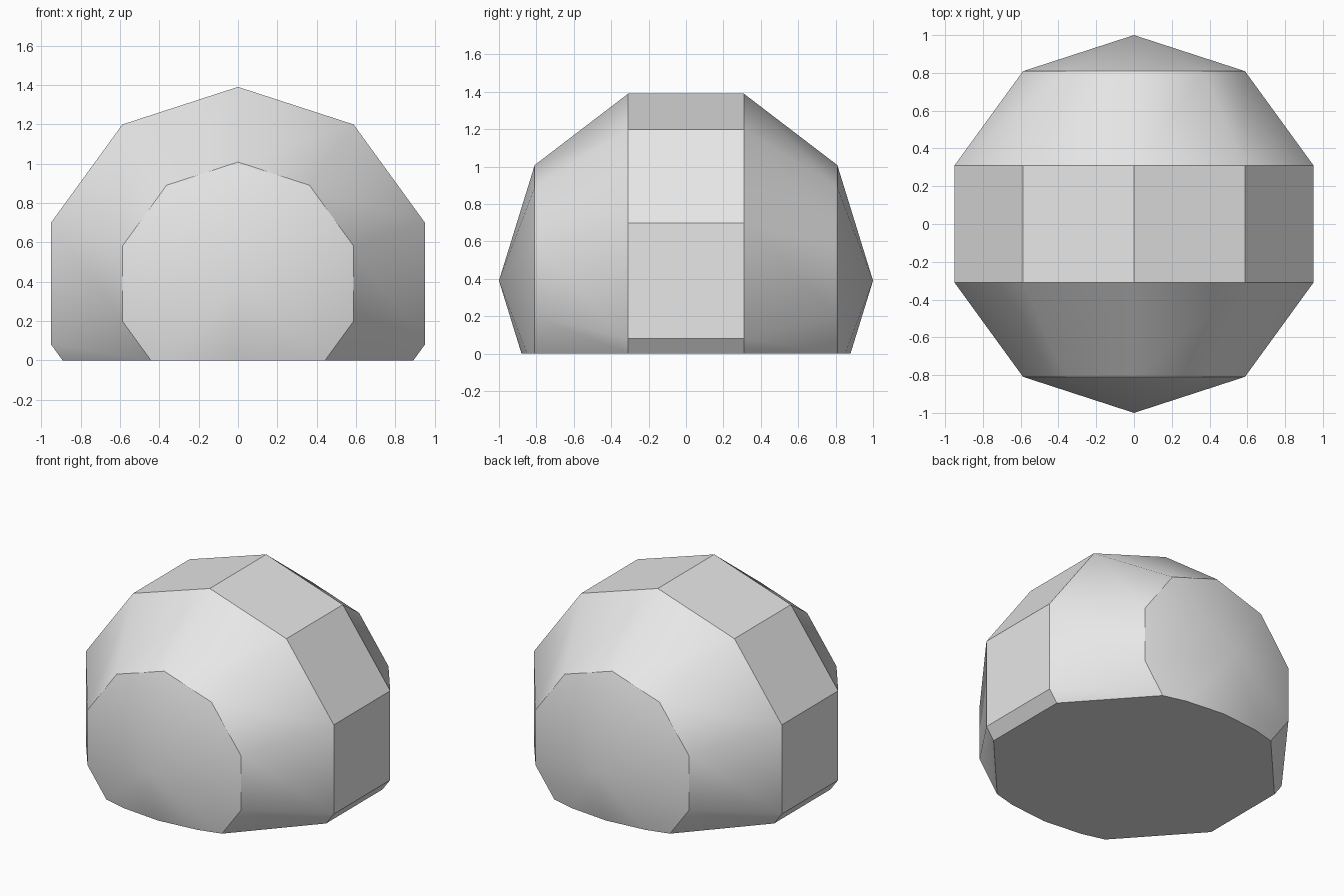
import bpy, bmesh, math

cube = bpy.data.objects.get("Cube")
if cube:
    bpy.data.objects.remove(cube, do_unlink=True)

SIDES = 10
CENTRE_Z = 0.39

# Plain grey stone colour
grey = bpy.data.materials.new("light grey")
grey.use_nodes = True
colour = (0.8, 0.8, 0.8, 1)
grey.diffuse_color = colour
bsdf = next(n for n in grey.node_tree.nodes if n.type == 'BSDF_PRINCIPLED')
bsdf.inputs["Base Color"].default_value = colour

# Half profile from front tip to back tip, as (y, radius)
half = [(1, 0), (0.809, 0.618), (0.309, 1)]
profile = [(-y, r) for y, r in half] + half[::-1]

# Revolve the profile around the front-to-back axis
bm = bmesh.new()
verts = [bm.verts.new((0, y, CENTRE_Z + r)) for y, r in profile]
edges = [bm.edges.new(pair) for pair in zip(verts, verts[1:])]
bmesh.ops.spin(bm, geom=verts + edges, cent=(0, 0, CENTRE_Z), axis=(0, 1, 0),
               angle=math.tau, steps=SIDES, use_duplicate=False)
bmesh.ops.remove_doubles(bm, verts=bm.verts[:], dist=0.001)
bmesh.ops.dissolve_degenerate(bm, edges=bm.edges[:], dist=0.001)

# Slice off the underside and cap it with a flat base
cut = bmesh.ops.bisect_plane(bm, geom=bm.verts[:] + bm.edges[:] + bm.faces[:],
                             plane_co=(0, 0, 0), plane_no=(0, 0, -1),
                             clear_outer=True)
rim = [e for e in cut["geom_cut"] if isinstance(e, bmesh.types.BMEdge)]
bmesh.ops.contextual_create(bm, geom=rim)
bmesh.ops.recalc_face_normals(bm, faces=bm.faces[:])

mesh = bpy.data.meshes.new("faceted_dome")
bm.to_mesh(mesh)
bm.free()
mesh.materials.append(grey)
dome = bpy.data.objects.new("faceted_dome", mesh)
bpy.context.collection.objects.link(dome)

# Smooth the tips and sloping bands, keep the belt and ring edges crisp
bpy.ops.object.select_all(action='DESELECT')
dome.select_set(True)
bpy.context.view_layer.objects.active = dome
bpy.ops.object.shade_smooth_by_angle(angle=math.radians(30))
